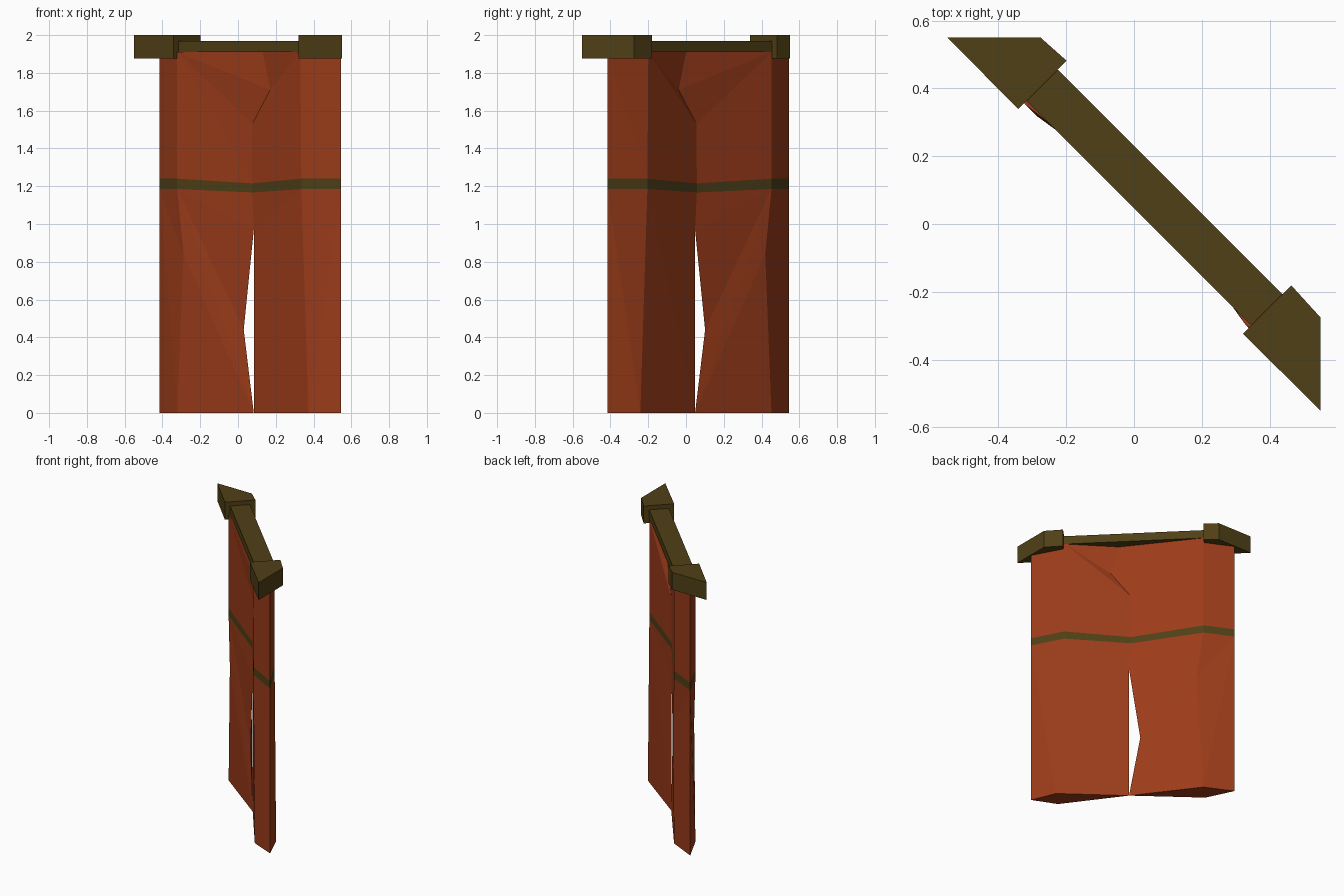
import bpy, bmesh
from math import sqrt

if "Cube" in bpy.data.objects:
    bpy.data.objects.remove(bpy.data.objects["Cube"])


def place(u, v, z):
    # u runs along the rod, v points out from the wall; the rod hangs diagonally
    return ((u + v) / sqrt(2), (v - u) / sqrt(2), z)


def material(name, color):
    m = bpy.data.materials.new(name)
    m.diffuse_color = (*color, 1)
    m.use_nodes = True
    m.node_tree.nodes["Principled BSDF"].inputs["Base Color"].default_value = m.diffuse_color
    return m


RED = material("red_cloth", (0.33, 0.045, 0.010))
DARK = material("dark_wood", (0.080, 0.051, 0.008))


def finish(bm, name, mats):
    bmesh.ops.remove_doubles(bm, verts=bm.verts, dist=1e-5)
    bmesh.ops.recalc_face_normals(bm, faces=bm.faces)
    mesh = bpy.data.meshes.new(name)
    bm.to_mesh(mesh)
    bm.free()
    for m in mats:
        mesh.materials.append(m)
    ob = bpy.data.objects.new(name, mesh)
    bpy.context.collection.objects.link(ob)


def slab(name, outline, z0, z1):
    bm = bmesh.new()
    base = bm.faces.new([bm.verts.new(place(u, v, z0)) for u, v in outline])
    top = bmesh.ops.extrude_face_region(bm, geom=[base], use_keep_orig=True)["geom"]
    for v in top:
        if isinstance(v, bmesh.types.BMVert):
            v.co.z = z1
    finish(bm, name, [DARK])


# Rod and its two angled end brackets
slab("rod", [(-.48, .033), (.455, .033), (.455, .163), (-.48, .163)], 1.91, 1.97)
for side, name, inner in ((-1, "left_bracket", .481), (1, "right_bracket", .456)):
    slab(name, [(side * u, v) for u, v in
                ((inner, -.002), (.778, 0), (.583, .194), (inner, .2))], 1.875, 2)


def strip(bm, a, b, mat):
    # Triangles between two columns: fan along a first, then along b
    tris = [(a[i], a[i + 1], b[0]) for i in range(len(a) - 1)]
    tris += [(a[-1], b[i], b[i + 1]) for i in range(len(b) - 1)]
    for t in tris:
        bm.faces.new([bm.verts.new(p) for p in t]).material_index = mat


def curtain(name, side, fold_sections, seam_sections):
    bm = bmesh.new()
    outer_sections = [(0, 1.185), (1.185, 1.24), (1.24, 1.91)]
    for k in range(3):
        outer = [place(side * .679, .092, z) for z in outer_sections[k]]
        seam = [place(u, .093, z) for u, z in seam_sections[k]]
        for v in (.022, .163):
            fold = [place(u, v, z) for u, z in fold_sections[k]]
            strip(bm, outer, fold, 1 if k == 1 else 0)
            strip(bm, fold, seam, 1 if k == 1 else 0)
    # Closed hem and top
    for k, i in ((0, 0), (2, -1)):
        z = outer_sections[k][i]
        fu, su = fold_sections[k][i][0], seam_sections[k][i][0]
        ring = [(side * .679, .092), (fu, .022), (su, .093), (fu, .163)]
        bm.faces.new([bm.verts.new(place(u, v, z)) for u, v in ring])
    finish(bm, name, [RED, DARK])


# Two curtain panels meeting at a centre seam, each with a dark band
band = [(.012, 1.167), (.012, 1.215)]
upper = [band[1], (.014, 1.53), (.148, 1.71), (.092, 1.91)]
curtain("left_curtain", -1,
        [[(-.477, 0), (-.43, .84), (-.477, 1.185)],
         [(-.477, 1.185), (-.477, 1.24)],
         [(-.477, 1.24), (-.477, 1.91)]],
        [[(.025, 0), (-.05, .44), (.025, .97), band[0]], band, upper])
curtain("right_curtain", 1,
        [[(.505, 0), (.452, 1.185)],
         [(.452, 1.185), (.452, 1.24)],
         [(.452, 1.24), (.445, 1.91)]],
        [[(.025, 0), (.025, .97), band[0]], band, upper])
